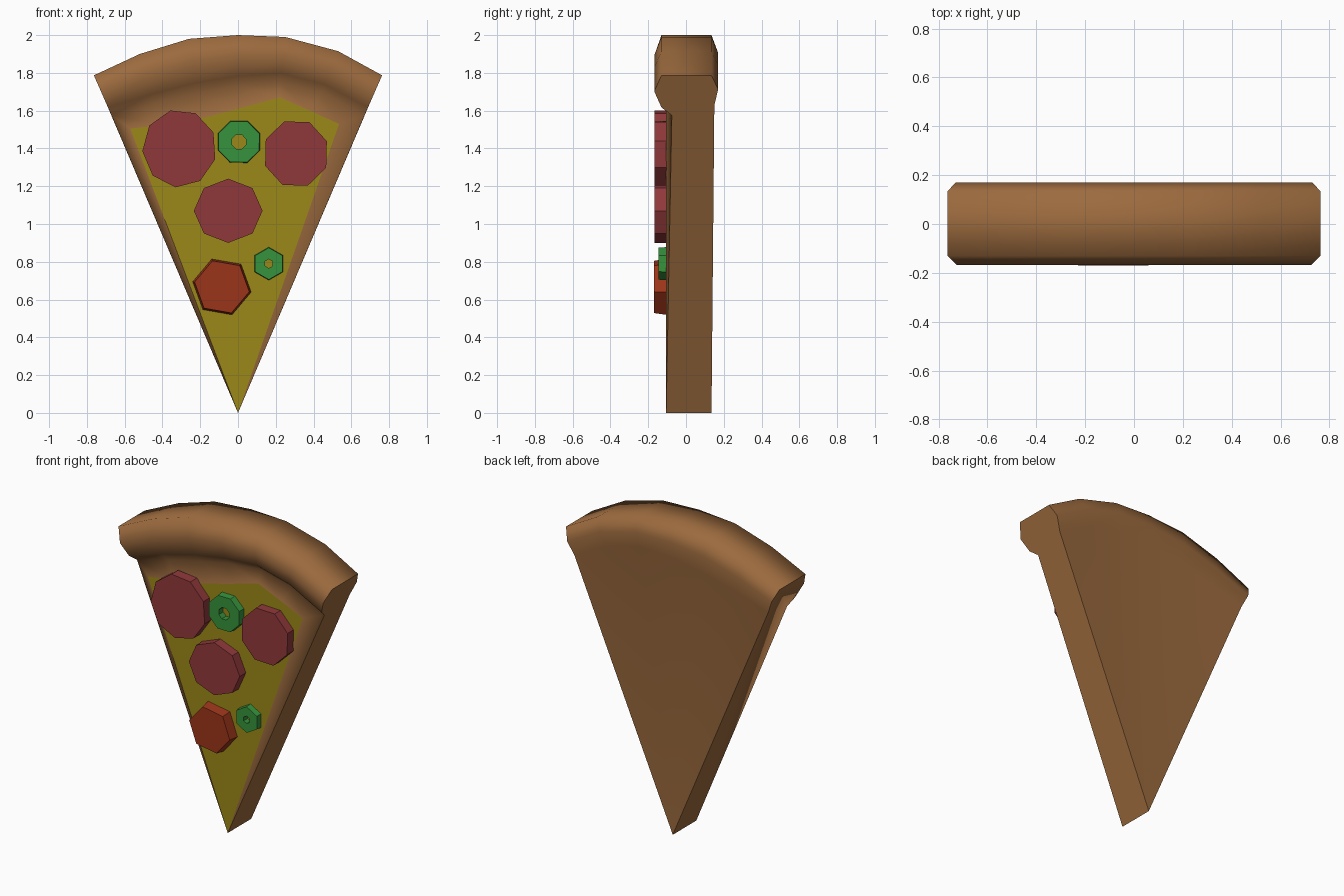
import bpy, bmesh, math

if "Cube" in bpy.data.objects:
    bpy.data.objects.remove(bpy.data.objects["Cube"])


def material(name, rgb):
    m = bpy.data.materials.new(name)
    m.diffuse_color = (*rgb, 1)
    m.use_nodes = True
    m.node_tree.nodes["Principled BSDF"].inputs["Base Color"].default_value = m.diffuse_color
    return m


BROWN = material("baked_dough", (0.33, 0.145, 0.048))
YELLOW = material("cheese", (0.33, 0.25, 0.01))
PINK = material("pepperoni", (0.28, 0.04, 0.043))
RED = material("tomato", (0.33, 0.035, 0.01))
GREEN = material("pepper", (0.037, 0.29, 0.045))


def finish(name, bm, mat, fix=True):
    if fix:
        bmesh.ops.recalc_face_normals(bm, faces=bm.faces[:])
    me = bpy.data.meshes.new(name)
    bm.to_mesh(me)
    bm.free()
    me.materials.append(mat)
    ob = bpy.data.objects.new(name, me)
    bpy.context.collection.objects.link(ob)
    return ob


# Arcs across the slice (x, z): crust inside, crust outside, cheese edge
inner = [(-.67, 1.575), (-.44, 1.635), (-.21, 1.69), (0, 1.73), (.22, 1.75), (.44, 1.695), (.67, 1.575)]
outer = [(-.763, 1.787), (-.52, 1.90), (-.26, 1.98), (0, 2.0), (.25, 1.99), (.53, 1.915), (.763, 1.787)]
cheese = [(-.57, 1.505), (-.39, 1.525), (-.19, 1.56), (0, 1.61), (.22, 1.67), (.38, 1.60), (.535, 1.53)]
# Crust section: (y, fraction from inner to outer arc)
section = [(-.075, 0), (-.13, .2), (-.168, .6), (-.13, 1), (.135, 1), (.17, .65), (.15, .25)]
FRONT, BACK = -.105, .135

# Dough and crust in one shell
bm = bmesh.new()
rings = [[bm.verts.new((a[0] + (b[0] - a[0]) * t, y, a[1] + (b[1] - a[1]) * t)) for y, t in section]
         for a, b in zip(inner, outer)]
rim = [bm.verts.new((x, FRONT, z)) for x, z in cheese]
tip_f = bm.verts.new((0, FRONT, 0))
tip_b = bm.verts.new((0, BACK, 0))
for i in range(6):
    r, s = rings[i], rings[i + 1]
    for k in range(6):
        bm.faces.new((r[k], s[k], s[k + 1], r[k + 1]))
    bm.faces.new((r[6], s[6], tip_b))
    bm.faces.new((r[0], rim[i], rim[i + 1], s[0]))
for i in (0, 6):
    bm.faces.new(rings[i] + [tip_b, tip_f])
    bm.faces.new((rings[i][0], rim[i], tip_f))
dough = finish("dough_and_crust", bm, BROWN)
bpy.context.view_layer.objects.active = dough
dough.select_set(True)
bpy.ops.object.shade_smooth_by_angle(angle=math.radians(75))
dough.select_set(False)

# Cheese surface, fanned from the tip
bm = bmesh.new()
tip = bm.verts.new((0, FRONT, 0))
vs = [bm.verts.new((x, FRONT, z)) for x, z in cheese]
for a, b in zip(vs, vs[1:]):
    bm.faces.new((tip, b, a))
finish("cheese_layer", bm, YELLOW, fix=False)


def topping(name, mat, x, z, rx, rz, n, rot, front, taper=1.0, hole=0.0):
    bm = bmesh.new()

    def loop(y, s, a, b):
        out = []
        for k in range(n):
            t = math.radians(rot) + k * math.tau / n
            out.append(bm.verts.new((x + a * s * math.cos(t), y, z + b * s * math.sin(t))))
        return out

    def bridge(p, q):
        for k in range(n):
            j = (k + 1) % n
            bm.faces.new((p[k], p[j], q[j], q[k]))

    back, face = loop(-.1, 1, rx, rz), loop(front, taper, rx, rz)
    bridge(back, face)
    if hole:
        hb, hf = loop(-.1, 1, hole, hole), loop(front, 1, hole, hole)
        bridge(face, hf)
        bridge(hf, hb)
        bridge(hb, back)
    else:
        bm.faces.new(face)
        bm.faces.new(back)
    finish(name, bm, mat)


# Toppings
topping("pepperoni_left", PINK, -.31, 1.40, .197, .207, 9, 104, -.168)
topping("pepperoni_right", PINK, .307, 1.373, .175, .182, 8, 21, -.166)
topping("pepperoni_middle", PINK, -.052, 1.07, .182, .17, 8, 0, -.168)
topping("tomato_piece", RED, -.085, .667, .158, .158, 6, -10, -.17, taper=.93)
topping("pepper_ring_large", GREEN, .005, 1.435, .12, .12, 8, 22, -.15, taper=.97, hole=.04)
topping("pepper_ring_small", GREEN, .163, .79, .088, .088, 6, 30, -.145, taper=.96, hole=.024)
